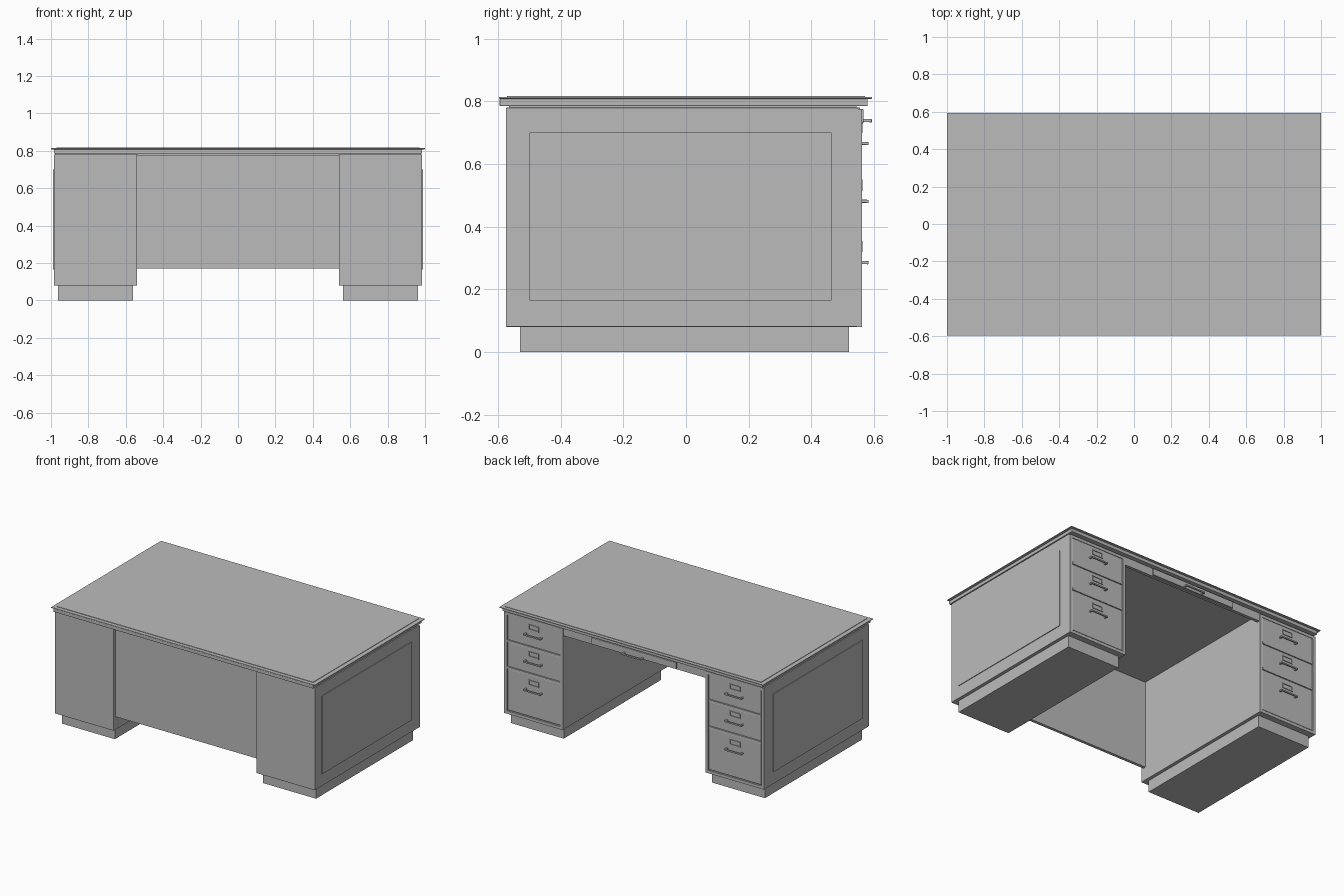
import bpy, bmesh

if "Cube" in bpy.data.objects:
    bpy.data.objects.remove(bpy.data.objects["Cube"])

steel = bpy.data.materials.new("desk grey")
steel.diffuse_color = (0.5, 0.5, 0.5, 1)
steel.use_nodes = True
steel.node_tree.nodes["Principled BSDF"].inputs["Base Color"].default_value = steel.diffuse_color


def boxes(name, ranges, bevel=0.0):
    """One object from a list of (x0, x1, y0, y1, z0, z1) boxes."""
    bm = bmesh.new()
    for x0, x1, y0, y1, z0, z1 in ranges:
        vs = bmesh.ops.create_cube(bm, size=1)["verts"]
        for v in vs:
            v.co = ((x0 + x1) / 2 + v.co.x * (x1 - x0),
                    (y0 + y1) / 2 + v.co.y * (y1 - y0),
                    (z0 + z1) / 2 + v.co.z * (z1 - z0))
    me = bpy.data.meshes.new(name)
    bm.to_mesh(me)
    bm.free()
    ob = bpy.data.objects.new(name, me)
    bpy.context.collection.objects.link(ob)
    me.materials.append(steel)
    if bevel:
        m = ob.modifiers.new("bevel", "BEVEL")
        m.width = bevel
        m.segments = 2
    return ob


def pull(name, cx, z, y0, y1, half):
    """Bar handle on two posts, with flared ends."""
    boxes(name, [(cx - half, cx + half, y1 - 0.008, y1, z - 0.005, z + 0.005),
                 (cx - half, cx - half + 0.012, y0, y1 - 0.004, z - 0.004, z + 0.006),
                 (cx + half - 0.012, cx + half, y0, y1 - 0.004, z - 0.004, z + 0.006)],
          0.002)


def ring(cx, z, hx, hz, t, y0, y1):
    """Four bars around a rectangle."""
    return [(cx - hx, cx + hx, y0, y1, z + hz - t, z + hz),
            (cx - hx, cx + hx, y0, y1, z - hz, z - hz + t),
            (cx - hx, cx - hx + t, y0, y1, z - hz + t, z + hz - t),
            (cx + hx - t, cx + hx, y0, y1, z - hz + t, z + hz - t)]


# Table top: edge slab, overhanging sheet, writing surface
boxes("top_slab", [(-0.985, 0.985, -0.595, 0.58, 0.785, 0.808)], 0.003)
boxes("top_sheet", [(-1.0, 1.0, -0.597, 0.594, 0.808, 0.814)], 0.002)
boxes("writing_surface", [(-0.97, 0.97, -0.572, 0.572, 0.812, 0.817)])
boxes("top_underlay", [(-0.975, 0.975, -0.565, 0.545, 0.772, 0.786)])

# Drawers: handle height, bottom, top
drawers = [(0.665, 0.588, 0.76), (0.48, 0.405, 0.57), (0.285, 0.105, 0.387)]

for side, s in (("left", -1), ("right", 1)):
    c = 0.7625 * s
    # Pedestal and recessed plinth
    boxes(side + "_pedestal", [(c - 0.2225, c + 0.2225, -0.575, 0.55, 0.08, 0.78)], 0.003)
    boxes(side + "_plinth", [(c - 0.2, c + 0.2, -0.53, 0.52, 0.0, 0.085)])
    # Thin raised panel on the outer side
    xo = 0.987 * s
    boxes(side + "_side_panel", [(xo - 0.003, xo + 0.003, -0.5, 0.465, 0.165, 0.70)])
    # Face frame around the drawers
    frame = ring(c, 0.4275, 0.2225, 0.3475, 0.02, 0.546, 0.562)
    for z in (0.396, 0.579):
        frame.append((c - 0.2, c + 0.2, 0.546, 0.562, z - 0.007, z + 0.007))
    boxes(side + "_drawer_frame", frame)
    for i, (z, lo, hi) in enumerate(drawers):
        n = f"{side}_drawer_{i + 1}"
        boxes(n, [(c - 0.198, c + 0.198, 0.546, 0.558, lo, hi)], 0.002)
        pull(n + "_handle", c, z, 0.556, 0.583, 0.065)
        boxes(n + "_label_holder", ring(c, z + 0.052, 0.04, 0.018, 0.006, 0.556, 0.563))

# Front panel between the pedestals
boxes("front_panel", [(-0.545, 0.545, -0.555, -0.535, 0.17, 0.775)])

# Rail and pencil drawer over the knee space
boxes("knee_rail", [(-0.545, 0.545, 0.535, 0.556, 0.725, 0.78)])
boxes("pencil_drawer", [(-0.32, 0.32, 0.54, 0.567, 0.73, 0.775)], 0.002)
pull("pencil_drawer_handle", 0, 0.738, 0.564, 0.593, 0.075)
